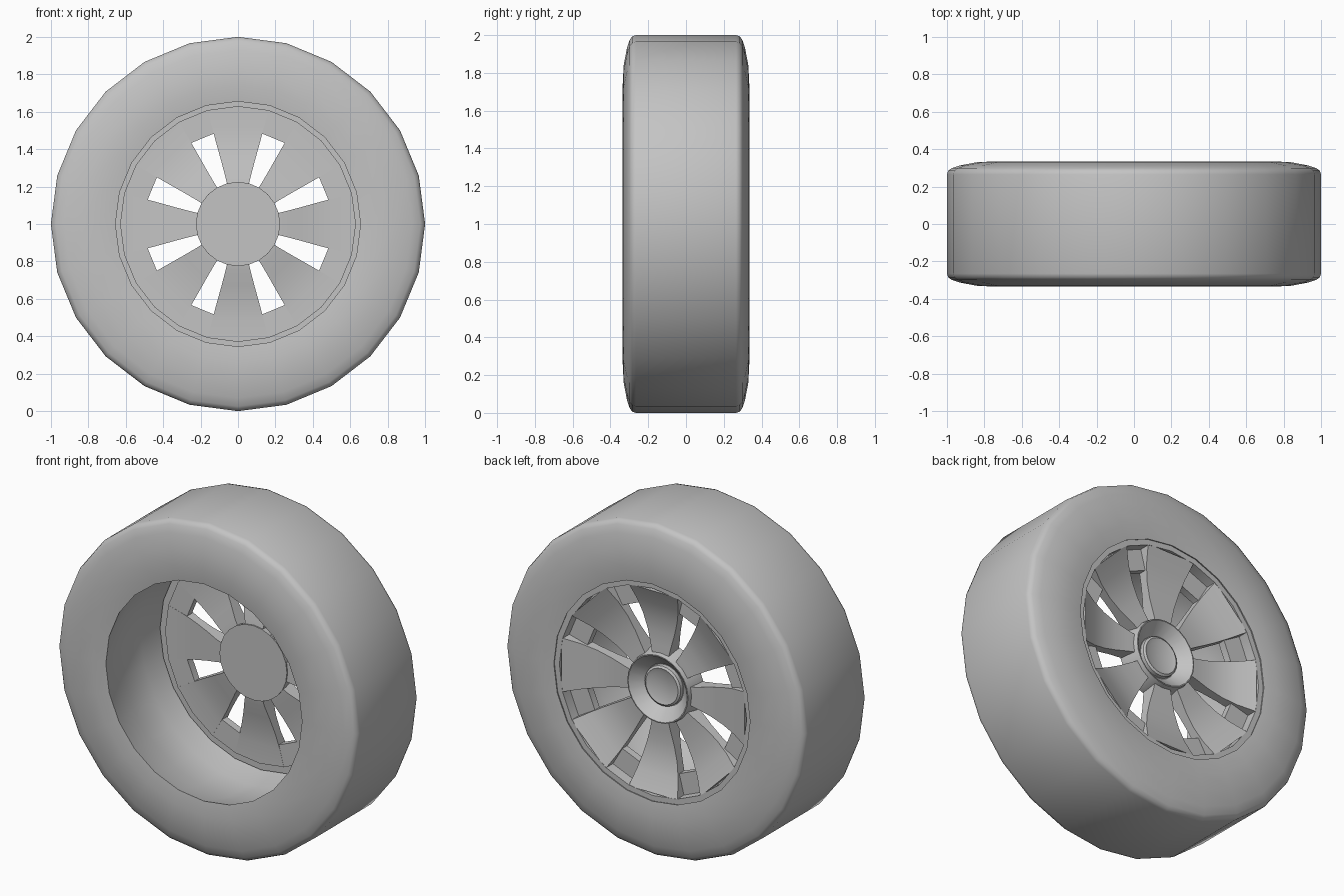
import bpy, bmesh, math
from mathutils import Matrix

cube = bpy.data.objects.get("Cube")
if cube:
    bpy.data.objects.remove(cube, do_unlink=True)

SIDES = 24
AXLE = 1.0  # height of the wheel centre

grey = bpy.data.materials.new("plain_grey")
grey.use_nodes = True
grey.diffuse_color = (0.55, 0.55, 0.55, 1)
grey.node_tree.nodes["Principled BSDF"].inputs["Base Color"].default_value = (0.55, 0.55, 0.55, 1)


def finish(bm, name, angle):
    bmesh.ops.remove_doubles(bm, verts=bm.verts, dist=1e-5)
    bmesh.ops.recalc_face_normals(bm, faces=bm.faces)
    mesh = bpy.data.meshes.new(name)
    bm.to_mesh(mesh)
    bm.free()
    mesh.materials.append(grey)
    obj = bpy.data.objects.new(name, mesh)
    bpy.context.collection.objects.link(obj)
    bpy.ops.object.select_all(action="DESELECT")
    obj.select_set(True)
    bpy.context.view_layer.objects.active = obj
    bpy.ops.object.shade_smooth_by_angle(angle=math.radians(angle))
    return obj


def revolve(name, profile, closed=True, angle=35):
    """Turn a (radius, y) profile around the axle."""
    bm = bmesh.new()
    verts = [bm.verts.new((0, y, AXLE + r)) for r, y in profile]
    edges = [bm.edges.new(pair) for pair in zip(verts, verts[1:])]
    if closed:
        edges.append(bm.edges.new((verts[-1], verts[0])))
    bmesh.ops.spin(bm, geom=verts + edges, cent=(0, 0, AXLE), axis=(0, 1, 0),
                   angle=math.tau, steps=SIDES, use_merge=True)
    return finish(bm, name, angle)


# Tyre: half section mirrored across the wheel plane, hollow inside
half = [(0.72, 0.10), (0.655, 0.325), (0.74, 0.335), (0.84, 0.33),
        (0.93, 0.313), (0.975, 0.298), (0.993, 0.285), (1.0, 0.265)]
revolve("tyre", half + [(r, -y) for r, y in reversed(half)], angle=50)

# Thin band seating the wheel in the tyre
revolve("rim_band", [(0.625, 0.22), (0.675, 0.22), (0.66, 0.315), (0.625, 0.315)])

# Flat ring joining the spoke ends
revolve("inner_ring", [(0.50, 0.205), (0.63, 0.205), (0.63, 0.25), (0.50, 0.25)])

# Hub with a dished outer face
revolve("hub", [(0, 0.145), (0.225, 0.145), (0.222, 0.18), (0.203, 0.27),
                (0.197, 0.27), (0.125, 0.20), (0, 0.20)], closed=False)

# Centre cap with a shallow recess
revolve("hub_cap", [(0, 0.19), (0.122, 0.19), (0.12, 0.222), (0.108, 0.23),
                    (0.085, 0.222), (0, 0.215)], closed=False)

# Spokes: (radius, half width, front y, back y), flaring outward
stations = [(0.19, 0.053, 0.15, 0.245), (0.25, 0.067, 0.157, 0.242), (0.33, 0.088, 0.178, 0.238),
            (0.42, 0.113, 0.195, 0.246), (0.51, 0.137, 0.204, 0.27), (0.61, 0.163, 0.204, 0.315)]
for n in range(8):
    bm = bmesh.new()
    rings = [[bm.verts.new(p) for p in ((-w, f, r), (w, f, r), (w, b, r), (-w, b, r))]
             for r, w, f, b in stations]
    for a, b in zip(rings, rings[1:]):
        for i in range(4):
            j = (i + 1) % 4
            bm.faces.new((a[i], a[j], b[j], b[i]))
    bm.faces.new(rings[0])
    bm.faces.new(rings[-1])
    turn = Matrix.Translation((0, 0, AXLE)) @ Matrix.Rotation(n * math.tau / 8, 4, "Y")
    bmesh.ops.transform(bm, matrix=turn, verts=bm.verts)
    finish(bm, f"spoke_{n + 1}", 40)
